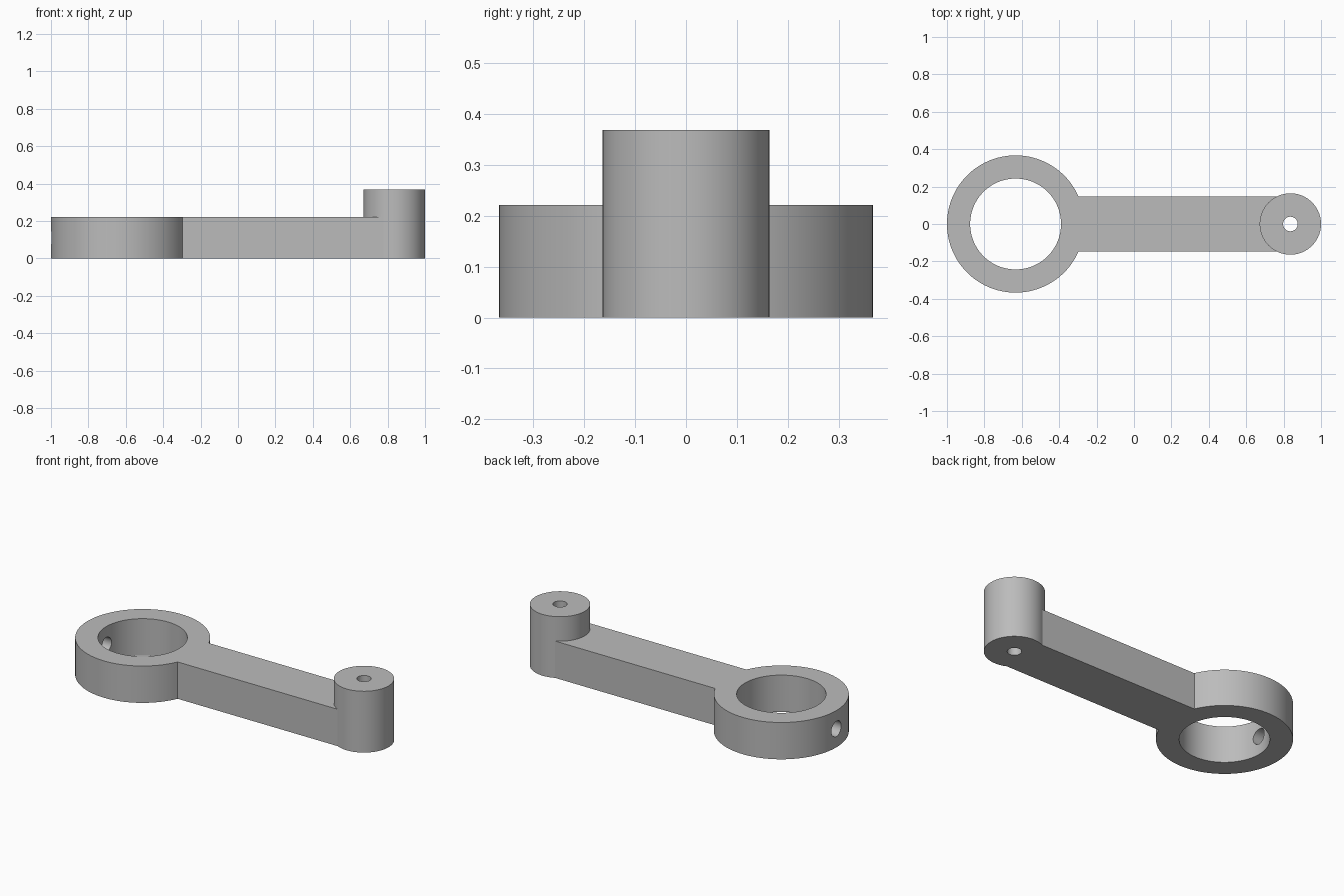
import bpy
import math

old = bpy.data.objects.get("Cube")
if old:
    bpy.data.objects.remove(old, do_unlink=True)

# Main dimensions
RING_X, RING_R, BORE_R = -0.633, 0.367, 0.243
BOSS_X, BOSS_R, PIN_R = 0.836, 0.164, 0.039
ARM_HALF, BODY_H, BOSS_H = 0.148, 0.221, 0.368
SCREW_R = 0.046

steel = bpy.data.materials.new("plain grey")
steel.use_nodes = True
GREY = (0.5, 0.5, 0.5, 1)
steel.diffuse_color = GREY
steel.node_tree.nodes["Principled BSDF"].inputs["Base Color"].default_value = GREY


def cylinder(name, x, z, radius, height, rotation=(0, 0, 0), sides=96):
    bpy.ops.mesh.primitive_cylinder_add(vertices=sides, radius=radius, depth=height,
                                        location=(x, 0, z), rotation=rotation)
    obj = bpy.context.object
    obj.name = name
    obj.data.materials.append(steel)
    return obj


def combine(target, tool, operation):
    """Merge or cut the tool into the target, then discard the tool."""
    mod = target.modifiers.new(tool.name, 'BOOLEAN')
    mod.operation, mod.solver, mod.object = operation, 'EXACT', tool
    bpy.ops.object.select_all(action='DESELECT')
    bpy.context.view_layer.objects.active = target
    target.select_set(True)
    bpy.ops.object.modifier_apply(modifier=mod.name)
    bpy.data.objects.remove(tool, do_unlink=True)


# Large clamping ring
lever = cylinder("lever_arm", RING_X, BODY_H / 2, RING_R, BODY_H)

# Straight arm between the ring and the boss
bpy.ops.mesh.primitive_cube_add(size=1, location=((RING_X + BOSS_X) / 2, 0, BODY_H / 2))
bar = bpy.context.object
bar.name = "bar"
bar.scale = (BOSS_X - RING_X, 2 * ARM_HALF, BODY_H)
bar.data.materials.append(steel)
combine(lever, bar, 'UNION')

# Tall boss at the far end
combine(lever, cylinder("boss", BOSS_X, BOSS_H / 2, BOSS_R, BOSS_H), 'UNION')

# Bore, pin hole and sideways set screw hole
combine(lever, cylinder("bore", RING_X, BODY_H / 2, BORE_R, 1), 'DIFFERENCE')
combine(lever, cylinder("pin_hole", BOSS_X, BOSS_H / 2, PIN_R, 1, sides=48), 'DIFFERENCE')
combine(lever, cylinder("screw_hole", RING_X - RING_R, BODY_H / 2, SCREW_R, 0.5,
                        (0, math.pi / 2, 0), 48), 'DIFFERENCE')

# Smooth curved walls, crisp edges
bpy.ops.object.shade_smooth_by_angle(angle=math.radians(15))
